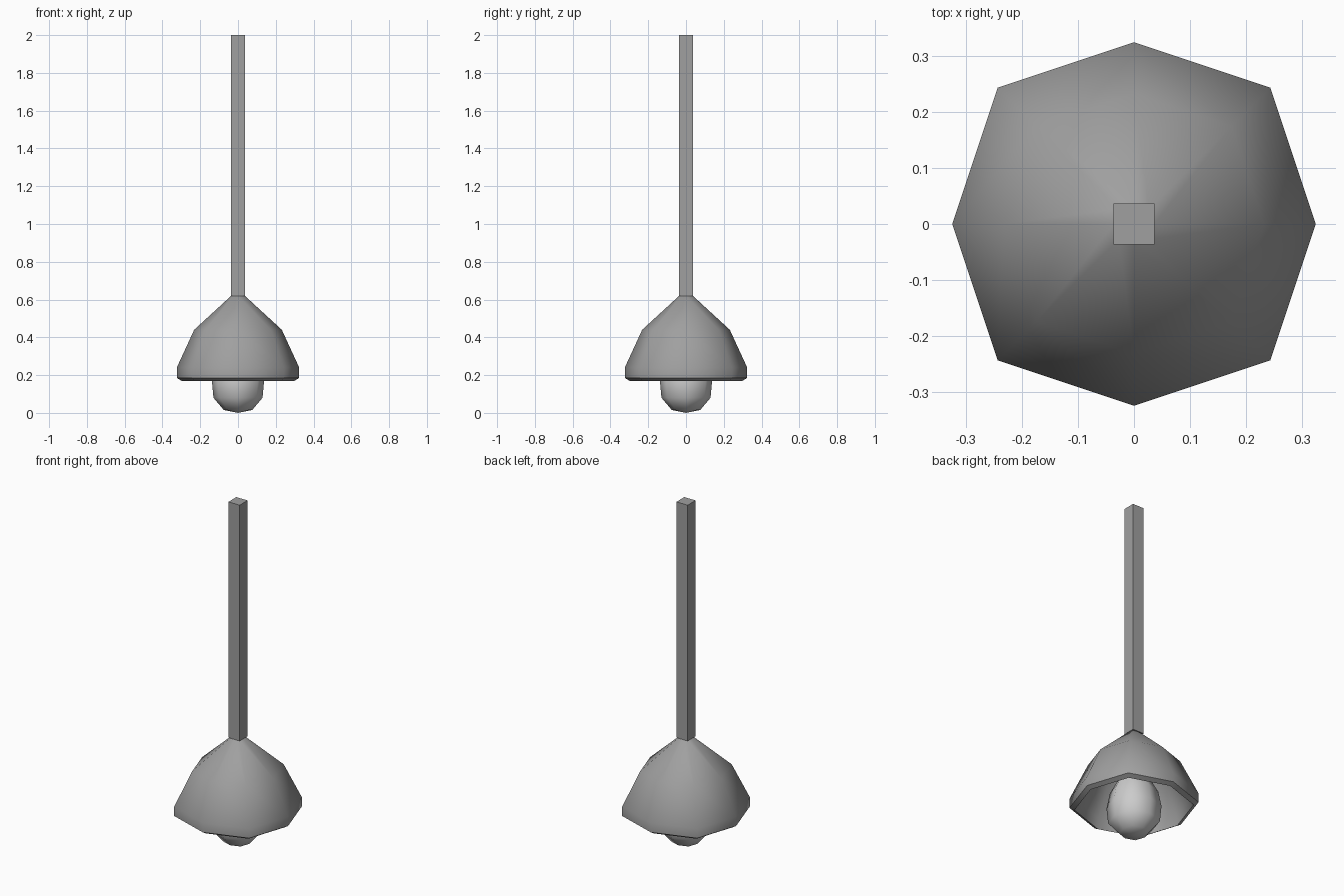
import bpy, bmesh, math

if "Cube" in bpy.data.objects:
    bpy.data.objects.remove(bpy.data.objects["Cube"])


def grey(name, level):
    m = bpy.data.materials.new(name)
    m.diffuse_color = (level, level, level, 1)
    m.use_nodes = True
    m.node_tree.nodes["Principled BSDF"].inputs["Base Color"].default_value = m.diffuse_color
    return m


def finish(name, bm, mat, angle=None):
    bmesh.ops.recalc_face_normals(bm, faces=bm.faces)
    me = bpy.data.meshes.new(name)
    bm.to_mesh(me)
    bm.free()
    me.materials.append(mat)
    ob = bpy.data.objects.new(name, me)
    bpy.context.collection.objects.link(ob)
    if angle:
        bpy.ops.object.select_all(action='DESELECT')
        ob.select_set(True)
        bpy.context.view_layer.objects.active = ob
        bpy.ops.object.shade_smooth_by_angle(angle=math.radians(angle))
    return ob


def octagon_loft(name, profile, mat, angle):
    """Eight-sided loft of (radius, z) rings whose diagonals sit at 0.75 of the square corner."""
    bm = bmesh.new()
    rings = []
    for r, z in profile:
        if r == 0:
            rings.append([bm.verts.new((0, 0, z))] * 8)
            continue
        ring = []
        for i in range(8):
            a = i * math.pi / 4
            rr = r if i % 2 == 0 else 0.75 * math.sqrt(2) * r
            ring.append(bm.verts.new((rr * math.cos(a), rr * math.sin(a), z)))
        rings.append(ring)
    for a, b in zip(rings, rings[1:]):
        for i in range(8):
            j = (i + 1) % 8
            corners = list(dict.fromkeys([a[i], a[j], b[j], b[i]]))
            bm.faces.new(corners)
    return finish(name, bm, mat, angle)


dark = grey("dark_metal", 0.35)
white = grey("white_glass", 1.0)

# Shade: outer shell, slanted rim, inner shell
octagon_loft("shade", [
    (0, 0.63), (0.036, 0.62), (0.232, 0.44), (0.324, 0.24), (0.324, 0.185),
    (0.299, 0.17), (0.293, 0.23), (0.208, 0.42), (0.03, 0.585), (0, 0.59)], dark, 54)

# Bulb hanging below the rim
octagon_loft("bulb", [
    (0, 0.0), (0.075, 0.015), (0.13, 0.08), (0.138, 0.17), (0.122, 0.26),
    (0.07, 0.36), (0.04, 0.45), (0, 0.47)], white, 80)

# Square hanging rod
bm = bmesh.new()
bmesh.ops.create_cube(bm, size=1)
for v in bm.verts:
    v.co = (v.co.x * 0.073, v.co.y * 0.073, 2.0 if v.co.z > 0 else 0.62)
finish("rod", bm, dark)
